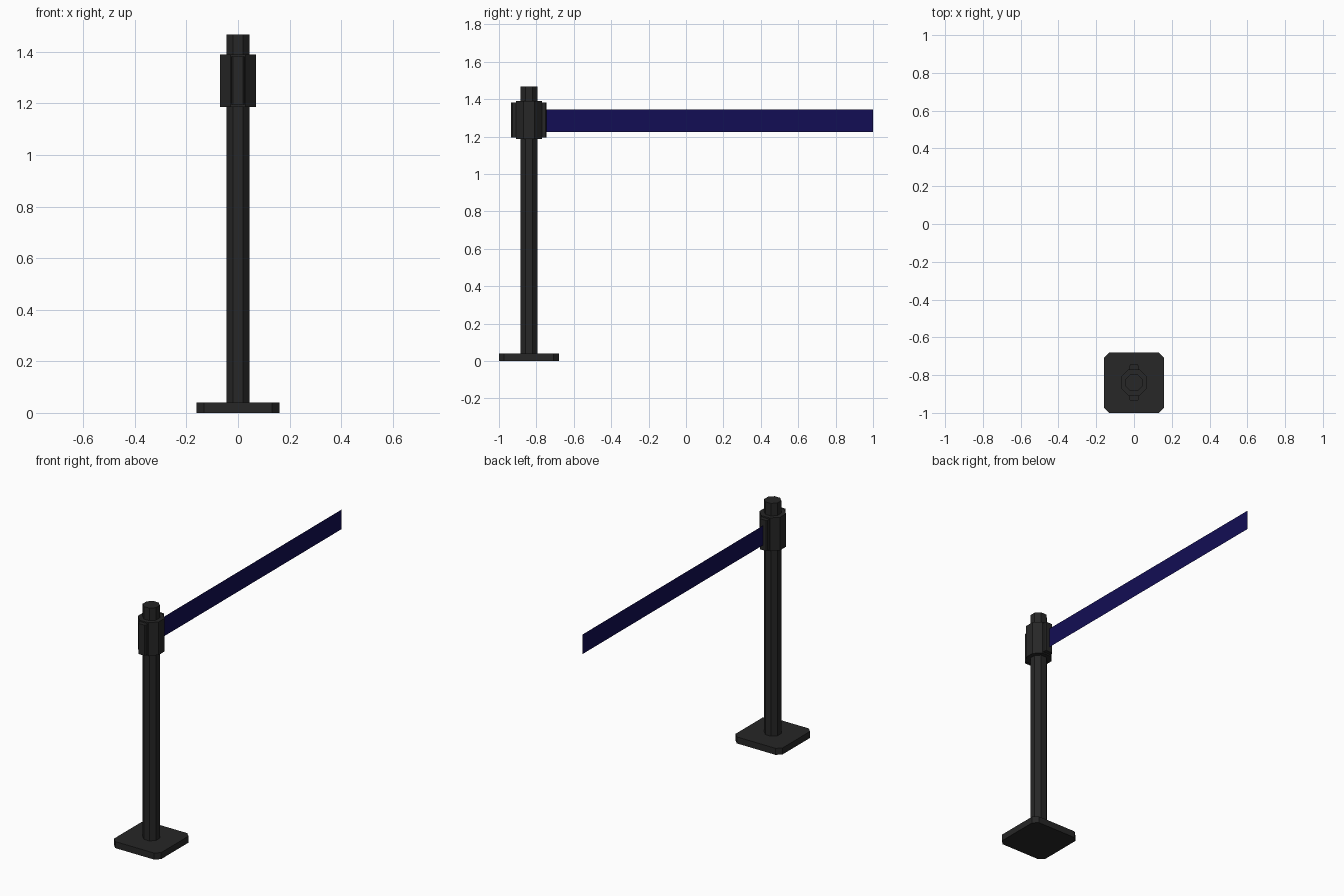
import bpy, bmesh, math

if "Cube" in bpy.data.objects:
    bpy.data.objects.remove(bpy.data.objects["Cube"])

CY = -0.84  # post centre along y


def material(name, rgb):
    m = bpy.data.materials.new(name)
    m.diffuse_color = (*rgb, 1)
    m.use_nodes = True
    m.node_tree.nodes["Principled BSDF"].inputs["Base Color"].default_value = m.diffuse_color
    return m


black = material("black_plastic", (0.02, 0.02, 0.02))
navy = material("navy_webbing", (0.006, 0.004, 0.09))


def prism(name, outline, z0, z1, mat):
    """Extrude an xy outline (relative to the post centre) from z0 to z1."""
    bm = bmesh.new()
    face = bm.faces.new([bm.verts.new((x, y + CY, z0)) for x, y in outline])
    ext = bmesh.ops.extrude_face_region(bm, geom=[face])
    for v in ext["geom"]:
        if isinstance(v, bmesh.types.BMVert):
            v.co.z = z1
    bmesh.ops.recalc_face_normals(bm, faces=bm.faces)
    return add(name, bm, mat)


def add(name, bm, mat):
    mesh = bpy.data.meshes.new(name)
    bm.to_mesh(mesh)
    bm.free()
    mesh.materials.append(mat)
    obj = bpy.data.objects.new(name, mesh)
    bpy.context.collection.objects.link(obj)
    return obj


def octagon(half_width):
    r = half_width / math.cos(math.pi / 8)
    return [(r * math.cos(a), r * math.sin(a))
            for a in (math.pi / 8 + i * math.pi / 4 for i in range(8))]


def chamfered_square(h, c):
    k = h - c
    return [(h, -k), (h, k), (k, h), (-k, h), (-h, k), (-h, -k), (-k, -h), (k, -h)]


# Foot plate, post and head collar
prism("base_plate", chamfered_square(0.16, 0.028), 0, 0.04, black)
prism("post", octagon(0.045), 0.04, 1.467, black)
prism("collar", octagon(0.07), 1.187, 1.39, black)

# Belt slot housings on front and back of the collar
for name, s in (("front_clip", -1), ("back_clip", 1)):
    prism(name, [(-0.026, s * 0.06), (0.026, s * 0.06), (0.026, s * 0.088),
                 (0.02, s * 0.095), (-0.02, s * 0.095), (-0.026, s * 0.088)],
          1.195, 1.382, black)

# Flat webbing belt, a single thin sheet
bm = bmesh.new()
bm.faces.new([bm.verts.new(p) for p in (
    (0, -0.75, 1.225), (0, 1, 1.225), (0, 1, 1.345), (0, -0.75, 1.345))])
add("belt", bm, navy)
